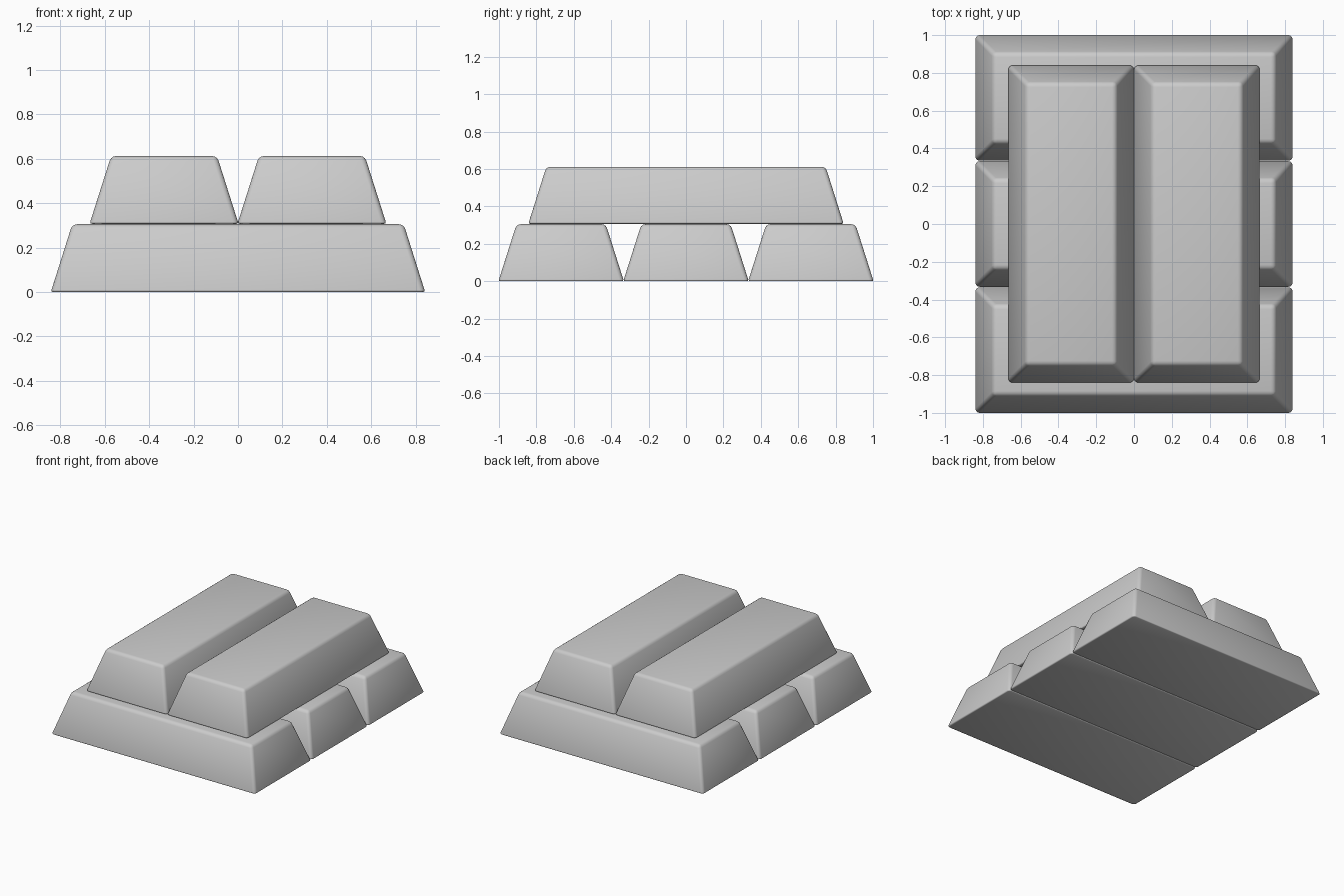
import bpy, bmesh, math

if "Cube" in bpy.data.objects:
    bpy.data.objects.remove(bpy.data.objects["Cube"])

metal = bpy.data.materials.new("silver_grey")
metal.diffuse_color = (0.6, 0.6, 0.6, 1)
metal.use_nodes = True
metal.node_tree.nodes["Principled BSDF"].inputs["Base Color"].default_value = metal.diffuse_color

L, W, H = 0.84, 0.3325, 0.305   # half length, half width, height
TAPER = 0.096                   # inset of the top face


def make_bar(name, loc, turn):
    bm = bmesh.new()
    bmesh.ops.create_cube(bm, size=2)
    for v in bm.verts:
        inset = TAPER if v.co.z > 0 else 0
        v.co = (v.co.x * (L - inset), v.co.y * (W - inset), H if v.co.z > 0 else 0)
    # softened top and corner edges, finer rounding along the base
    base = [e for e in bm.edges if all(v.co.z < 0.01 for v in e.verts)]
    upper = [e for e in bm.edges if e not in base]
    bmesh.ops.bevel(bm, geom=upper, offset=0.022, segments=3, profile=0.5, affect='EDGES')
    base = [e for e in bm.edges if all(v.co.z < 0.001 for v in e.verts)]
    bmesh.ops.bevel(bm, geom=base, offset=0.01, segments=2, profile=0.5, affect='EDGES')
    # restore the exact footprint after rounding
    sx = L / max(v.co.x for v in bm.verts)
    sy = W / max(v.co.y for v in bm.verts)
    for v in bm.verts:
        v.co.x *= sx
        v.co.y *= sy
    bmesh.ops.recalc_face_normals(bm, faces=bm.faces)
    for f in bm.faces:
        f.smooth = True
    me = bpy.data.meshes.new(name)
    bm.to_mesh(me)
    bm.free()
    me.materials.append(metal)
    ob = bpy.data.objects.new(name, me)
    ob.location = loc
    ob.rotation_euler.z = turn
    bpy.context.collection.objects.link(ob)


# lower layer: three bars along x
for i in (-1, 0, 1):
    make_bar(f"lower_bar_{i + 2}", (0, i * 0.6675, 0), 0)
# upper layer: two bars along y
for i, s in enumerate((-1, 1)):
    make_bar(f"upper_bar_{i + 1}", (s * 0.333, 0, 0.307), math.pi / 2)
